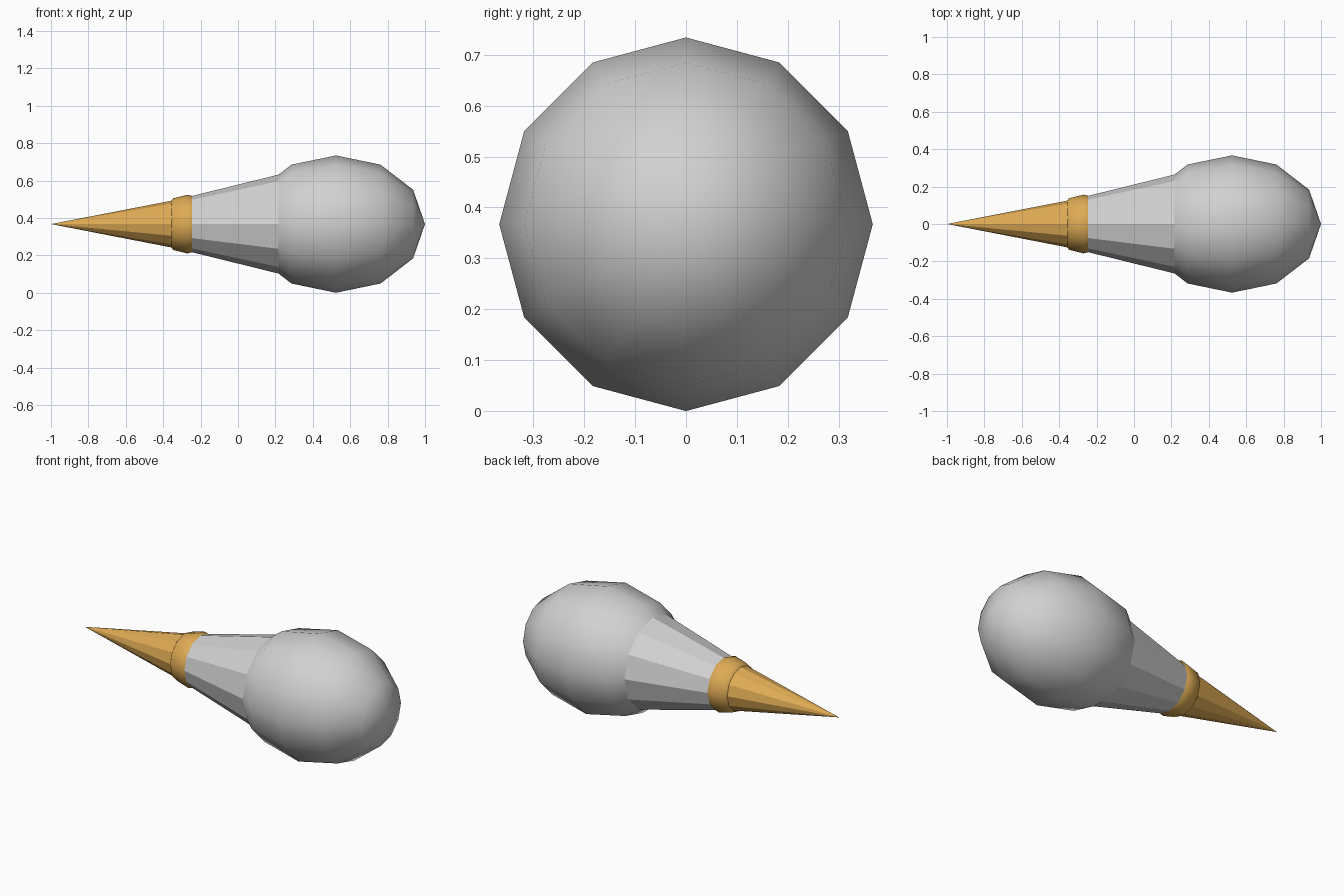
import bpy, math
from mathutils import Matrix

if "Cube" in bpy.data.objects:
    bpy.data.objects.remove(bpy.data.objects["Cube"])

AXIS_Z = 0.367
SIDES = 12


def material(name, color):
    mat = bpy.data.materials.new(name)
    mat.use_nodes = True
    mat.diffuse_color = color
    mat.node_tree.nodes["Principled BSDF"].inputs["Base Color"].default_value = color
    return mat


def lathe(name, profile, mat, smooth):
    """Spin (x, radius) points, listed from -x to +x, around the long axis."""
    verts, faces, rings = [], [], []
    for x, r in profile:
        count = SIDES if r > 0 else 1
        rings.append([len(verts) + i for i in range(count)])
        for i in range(count):
            a = math.tau * i / SIDES
            verts.append((x, r * math.cos(a), r * math.sin(a)))
    for a, b in zip(rings, rings[1:]):
        for i in range(SIDES):
            j = (i + 1) % SIDES
            quad = [a[i % len(a)], b[i % len(b)], b[j % len(b)], a[j % len(a)]]
            faces.append(list(dict.fromkeys(quad)))
    for ring, flip in ((rings[0], 1), (rings[-1], -1)):
        if len(ring) > 1:
            faces.append(ring[::flip])
    mesh = bpy.data.meshes.new(name)
    mesh.from_pydata(verts, [], faces)
    mesh.flip_normals()
    mesh.materials.append(mat)
    for poly in mesh.polygons:
        poly.use_smooth = smooth and len(poly.vertices) <= 4
    obj = bpy.data.objects.new(name, mesh)
    obj.location.z = AXIS_Z
    bpy.context.collection.objects.link(obj)
    return obj


grey = material("light grey", (0.64, 0.64, 0.64, 1))
gold = material("gold", (0.74, 0.41, 0.09, 1))

# Rounded bulb end
steps = [math.radians(30 * k) for k in range(-3, 4)]
bulb = [(0.524 + 0.476 * math.sin(t), 0.367 * max(0, math.cos(t)) if abs(t) < 1.5 else 0)
        for t in steps]
lathe("bulb", bulb, grey, True)

# Tapered handle
lathe("handle", [(-0.3, 0.137), (0.3, 0.285)], grey, False)

# Bulging collar
lathe("collar", [(-0.36, 0.12), (-0.347, 0.138), (-0.27, 0.157), (-0.243, 0.15)], gold, True)

# Pointed tip
lathe("tip", [(-1.0, 0), (-0.32, 0.132)], gold, False)
